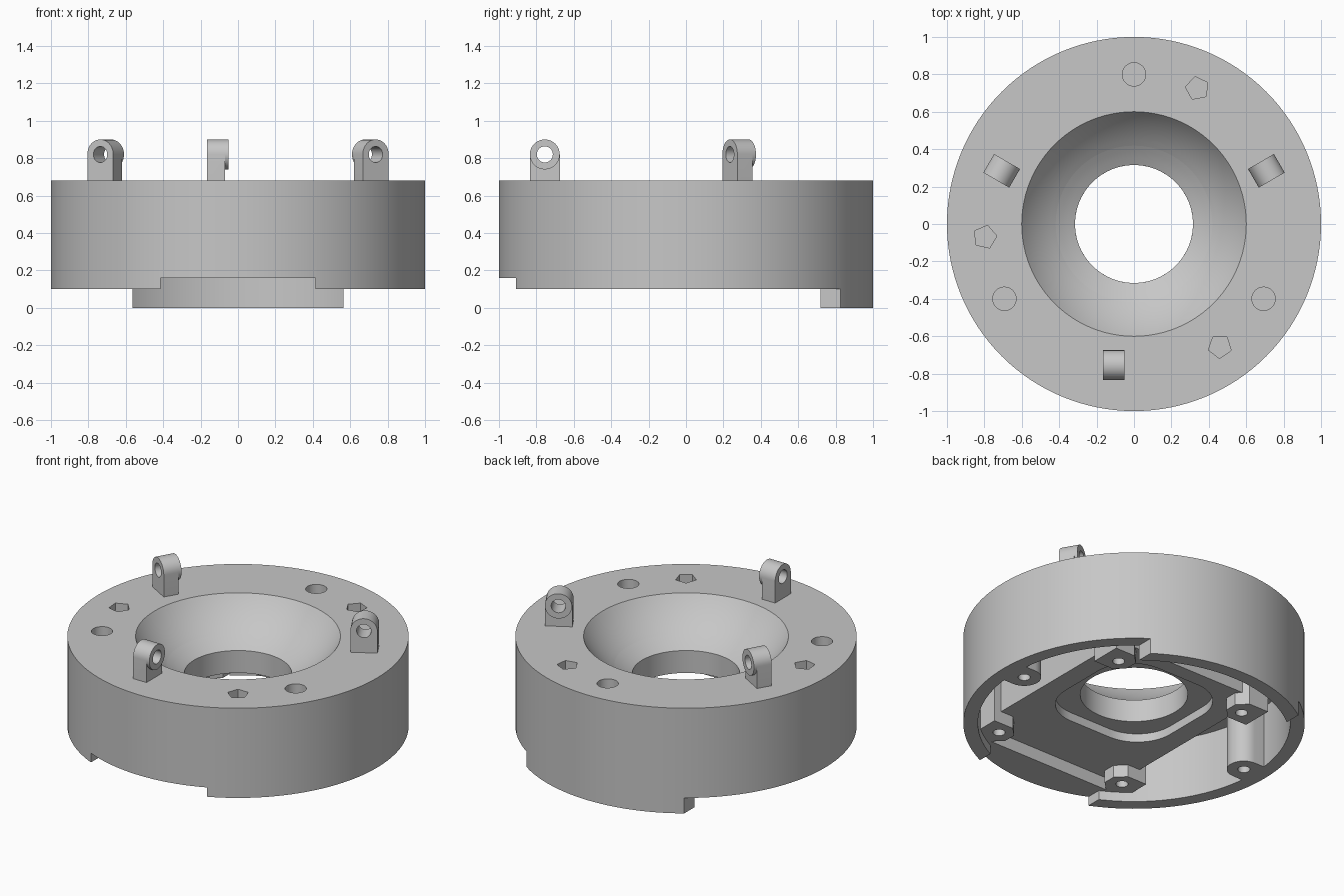
import bpy, bmesh
from math import sin, cos, pi, radians, sqrt
from mathutils import Matrix, Vector

cube = bpy.data.objects.get("Cube")
if cube:
    bpy.data.objects.remove(cube, do_unlink=True)

GREY = (0.57, 0.57, 0.57, 1)
grey = bpy.data.materials.new("plain grey")
grey.use_nodes = True
grey.diffuse_color = GREY
grey.node_tree.nodes["Principled BSDF"].inputs["Base Color"].default_value = GREY


def finish(name, bm):
    bmesh.ops.recalc_face_normals(bm, faces=bm.faces)
    mesh = bpy.data.meshes.new(name)
    bm.to_mesh(mesh)
    bm.free()
    mesh.materials.append(grey)
    ob = bpy.data.objects.new(name, mesh)
    bpy.context.collection.objects.link(ob)
    return ob


def circle(r, n=48, x=0, y=0, turn=0.0):
    return [(x + r * cos(turn + 2 * pi * i / n), y + r * sin(turn + 2 * pi * i / n)) for i in range(n)]


def arc(r, a, b, n=24, x=0, y=0):
    steps = [radians(a + (b - a) * i / n) for i in range(n + 1)]
    return [(x + r * cos(t), y + r * sin(t)) for t in steps]


def rect(x0, x1, y0, y1):
    return [(x0, y0), (x1, y0), (x1, y1), (x0, y1)]


def prism(name, outlines, z0, z1):
    """Extrude one or more closed outlines from z0 to z1."""
    bm = bmesh.new()
    for pts in outlines:
        low = [bm.verts.new((x, y, z0)) for x, y in pts]
        high = [bm.verts.new((x, y, z1)) for x, y in pts]
        bm.faces.new(low)
        bm.faces.new(high)
        for i in range(len(pts)):
            j = (i + 1) % len(pts)
            bm.faces.new((low[i], low[j], high[j], high[i]))
    return finish(name, bm)


def lathe(name, profile, n=96):
    bm = bmesh.new()
    rings = [[bm.verts.new((x, y, z)) for x, y in circle(r, n)] for r, z in profile]
    for a, b in zip(rings, rings[1:]):
        for i in range(n):
            bm.faces.new((a[i], a[(i + 1) % n], b[(i + 1) % n], b[i]))
    bm.faces.new(rings[0])
    bm.faces.new(rings[-1])
    return finish(name, bm)


def combine(target, tools, operation="DIFFERENCE"):
    for tool in tools:
        tool.hide_render = True
        mod = target.modifiers.new("cut", "BOOLEAN")
        mod.operation, mod.solver, mod.object = operation, "EXACT", tool
        bpy.context.view_layer.objects.active = target
        bpy.ops.object.modifier_apply(modifier=mod.name)


def discard(tools):
    for tool in tools:
        bpy.data.objects.remove(tool, do_unlink=True)


TOP, CEILING, PLATE, BOARD, RIM = 0.68, 0.5, 0.24, 0.16, 0.10
INNER = 0.915
THIRDS = [0, 2 * pi / 3, 4 * pi / 3]

# Spherical bowl ending in a straight bore
BALL, BALL_Z, BORE = 0.735, 1.104, 0.315
zs = [0.44 + (0.74 - 0.44) * i / 15 for i in range(16)]
bowl = lathe("bowl_cutter", [(BORE, 0.0)] + [(sqrt(BALL ** 2 - (z - BALL_Z) ** 2), z) for z in zs])

# Outer shell, hollow underneath, trimmed to the rim except for a skirt at the back
shell = prism("ring_shell", [circle(1, 128)], 0, TOP)
hollow = prism("hollow_cutter", [circle(INNER, 128)], -0.1, CEILING)
trim = prism("trim_cutter", [[(-1.1, -1.1), (1.1, -1.1), (1.1, 1.1), (0.565, 1.1), (0.565, 0),
                              (-0.565, 0), (-0.565, 1.1), (-1.1, 1.1)]], -0.1, RIM)
round_holes = prism("round_hole_cutter",
                    [circle(0.0625, 32, 0.8 * cos(a + pi / 2), 0.8 * sin(a + pi / 2)) for a in THIRDS],
                    0.56, 0.8)
start = radians(65)
pentagons = prism("pentagon_cutter",
                  [circle(0.064, 5, 0.8 * cos(a + start), 0.8 * sin(a + start), a + start + pi) for a in THIRDS],
                  0.56, 0.8)
notch = prism("notch_cutter", [rect(-0.415, 0.415, -1.1, -0.7)], 0, BOARD)
combine(shell, [hollow, trim, bowl, round_holes, pentagons, notch])

# Rectangular core hanging inside the shell, with a rounded square recess round the bore
core = prism("core_block", [rect(-0.53, 0.53, -0.78, 0.5)], PLATE, CEILING)
corners = [(0.15, 0.15, 0), (-0.15, 0.15, 90), (-0.15, -0.15, 180), (0.15, -0.15, 270)]
outline = [p for x, y, a in corners for p in arc(0.25, a, a + 90, 10, x, y)]
recess = prism("recess_cutter", [outline], 0.1, 0.295)
combine(core, [recess, bowl])

# Front ledge filling the shell beyond the core
ledge = prism("front_ledge", [arc(0.95, 235.2, 304.8)], BOARD, CEILING)

# Screw posts: four at the core corners, two on the side walls
spots = [(sx * 0.47, y) for sx in (-1, 1) for y in (0.42, -0.67)]
corner_posts = []
for x, y in spots:
    sx, sy = (1 if x > 0 else -1), (1 if y > 0 else -1)
    local = [(0.11, 0.11), (-0.03, 0.11), (-0.09, 0.05), (-0.09, -0.03), (-0.03, -0.09), (0.11, -0.09)]
    corner_posts.append([(x + sx * a, y + sy * b) for a, b in local])
posts = prism("corner_posts", corner_posts, BOARD, CEILING)
side_posts = prism("side_posts",
                   [[(s * x, y) for x, y in arc(0.1, 90, 270, 16, 0.84) + [(0.94, -0.1), (0.94, 0.1)]]
                    for s in (-1, 1)], RIM, CEILING)
screw_holes = prism("screw_hole_cutter",
                    [circle(0.036, 20, x, y) for x, y in spots + [(-0.84, 0), (0.84, 0)]], 0, 0.3)
for part in (core, posts, side_posts):
    combine(part, [screw_holes])


# Three hinge lugs: arched plate with a raised washer on one side
def lug(name, matrix):
    body_outline = [(-0.08, TOP - 0.02), (0.08, TOP - 0.02)] + arc(0.08, 0, 180, 20, 0, 0.82)
    body = prism(name, [body_outline], -0.165, -0.07)
    washer = prism("washer", [circle(0.08, 40, 0, 0.82)], -0.08, -0.05)
    hole = prism("pin_cutter", [circle(0.043, 28, 0, 0.82)], -0.3, 0.1)
    combine(body, [washer], "UNION")
    combine(body, [hole])
    discard([washer, hole])
    # Outline lies in y-z, extrusion runs along x
    upright = Matrix(((0, 0, 1, 0), (1, 0, 0, -0.755), (0, 1, 0, 0), (0, 0, 0, 1)))
    body.data.transform(matrix @ upright)
    if matrix.determinant() < 0:
        body.data.flip_normals()
    return body


turn = Matrix.Rotation(2 * pi / 3, 4, "Z")
mirror = Matrix.Scale(-1, 4, Vector((1, 0, 0)))
lugs = [lug("front_lug", Matrix.Identity(4)), lug("left_lug", turn), lug("right_lug", mirror @ turn)]

discard([bowl, hollow, trim, round_holes, pentagons, notch, recess, screw_holes])

# Smooth the round walls, keep the edges crisp
bpy.ops.object.select_all(action="DESELECT")
parts = [shell, core, ledge, posts, side_posts] + lugs
for part in parts:
    part.select_set(True)
bpy.context.view_layer.objects.active = shell
bpy.ops.object.shade_smooth_by_angle(angle=radians(30))
